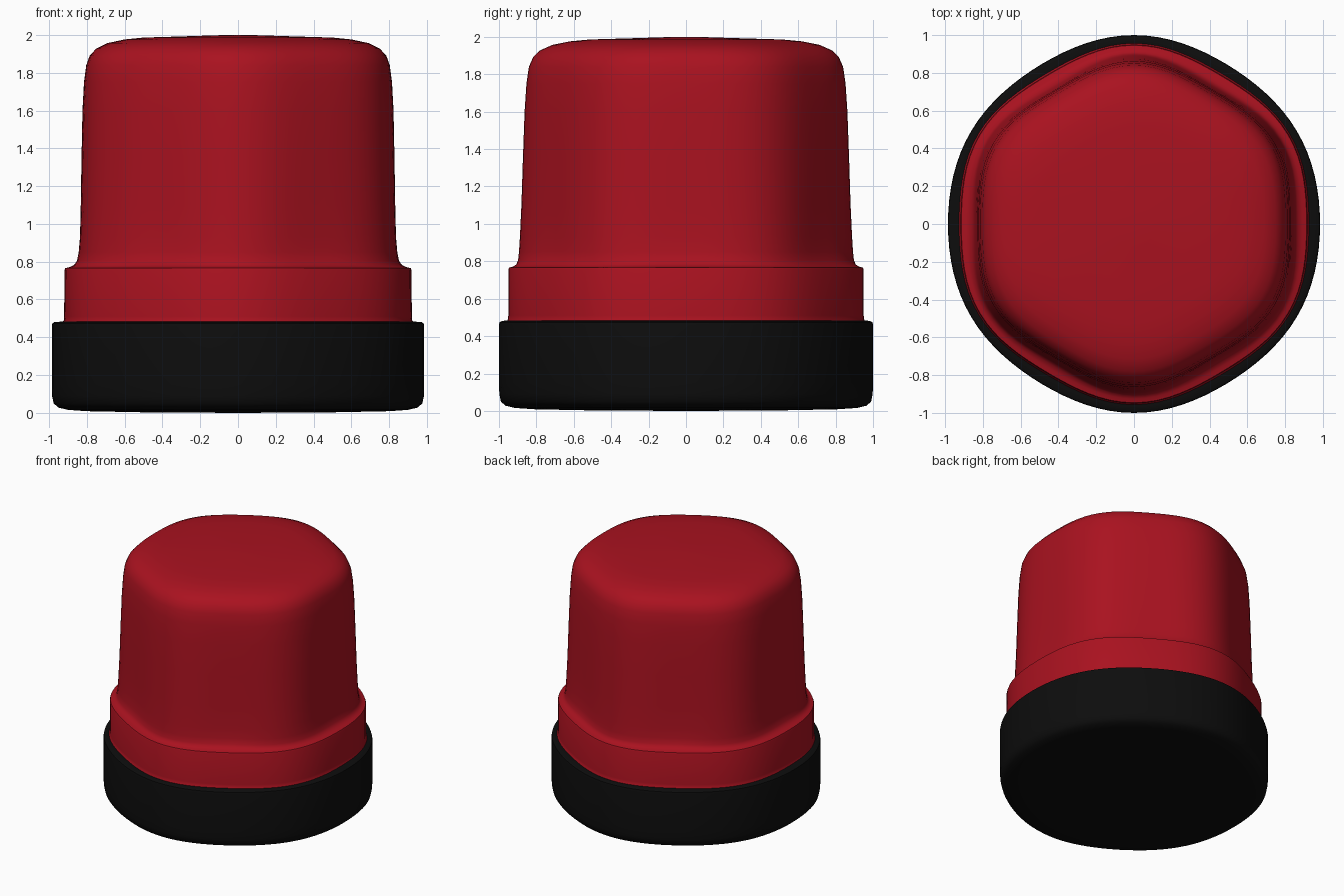
import bpy, bmesh, math

if "Cube" in bpy.data.objects:
    bpy.data.objects.remove(bpy.data.objects["Cube"])

SEG = 96


def material(name, color):
    m = bpy.data.materials.new(name)
    m.diffuse_color = color
    m.use_nodes = True
    m.node_tree.nodes["Principled BSDF"].inputs["Base Color"].default_value = m.diffuse_color
    return m


def radius(rx, ry, t, lump):
    """Softly six-sided section: rx at the flats on x, ry at the corners on y."""
    r = (rx + ry) / 2 - (ry - rx) / 2 * math.cos(6 * t)
    return r + lump * (math.cos(4 * t) - 1)


def lathe(name, profile, lump, mat):
    """Skin a closed surface through (rx, ry, z) rings; rx = 0 is a pole."""
    bm = bmesh.new()
    rings = []
    for rx, ry, z in profile:
        if rx == 0:
            rings.append([bm.verts.new((0, 0, z))] * SEG)
            continue
        ring = []
        for i in range(SEG):
            t = 2 * math.pi * i / SEG
            r = radius(rx, ry, t, lump * rx)
            ring.append(bm.verts.new((r * math.cos(t), r * math.sin(t), z)))
        rings.append(ring)
    for a, b in zip(rings, rings[1:]):
        for i in range(SEG):
            j = (i + 1) % SEG
            corners = list(dict.fromkeys((a[i], a[j], b[j], b[i])))
            bm.faces.new(corners)
    bmesh.ops.recalc_face_normals(bm, faces=bm.faces)
    mesh = bpy.data.meshes.new(name)
    bm.to_mesh(mesh)
    bm.free()
    ob = bpy.data.objects.new(name, mesh)
    bpy.context.collection.objects.link(ob)
    mesh.materials.append(mat)
    bpy.ops.object.select_all(action='DESELECT')
    ob.select_set(True)
    bpy.context.view_layer.objects.active = ob
    bpy.ops.object.shade_smooth_by_angle(angle=math.radians(40))
    return ob


red = material("red_lens", (0.40, 0.006, 0.014, 1))
black = material("black_rubber", (0.004, 0.004, 0.004, 1))

# Black base with rounded lower edge
lathe("base", [
    (0, 0, 0), (0.50, 0.51, 0.003), (0.80, 0.81, 0.009), (0.90, 0.915, 0.016),
    (0.95, 0.965, 0.028), (0.975, 0.99, 0.05), (0.984, 0.998, 0.09),
    (0.985, 1.0, 0.15), (0.985, 1.0, 0.46), (0.982, 0.997, 0.474),
    (0.97, 0.985, 0.481), (0.93, 0.965, 0.483), (0, 0, 0.483),
], 0.005, black)

# Red lens: collar, fillet and rounded dome
lathe("lens", [
    (0.928, 0.958, 0.48), (0.922, 0.953, 0.49), (0.92, 0.95, 0.51),
    (0.918, 0.95, 0.755), (0.914, 0.946, 0.766),
    (0.89, 0.925, 0.772), (0.868, 0.908, 0.782), (0.852, 0.898, 0.805),
    (0.843, 0.893, 0.85), (0.836, 0.888, 0.93), (0.832, 0.88, 1.1),
    (0.828, 0.872, 1.35), (0.823, 0.863, 1.6), (0.815, 0.853, 1.75),
    (0.803, 0.84, 1.84), (0.785, 0.818, 1.89), (0.75, 0.78, 1.928),
    (0.69, 0.715, 1.957), (0.60, 0.62, 1.976), (0.50, 0.515, 1.986),
    (0.30, 0.305, 1.992), (0.12, 0.12, 1.998), (0, 0, 2.0),
], 0.003, red)
